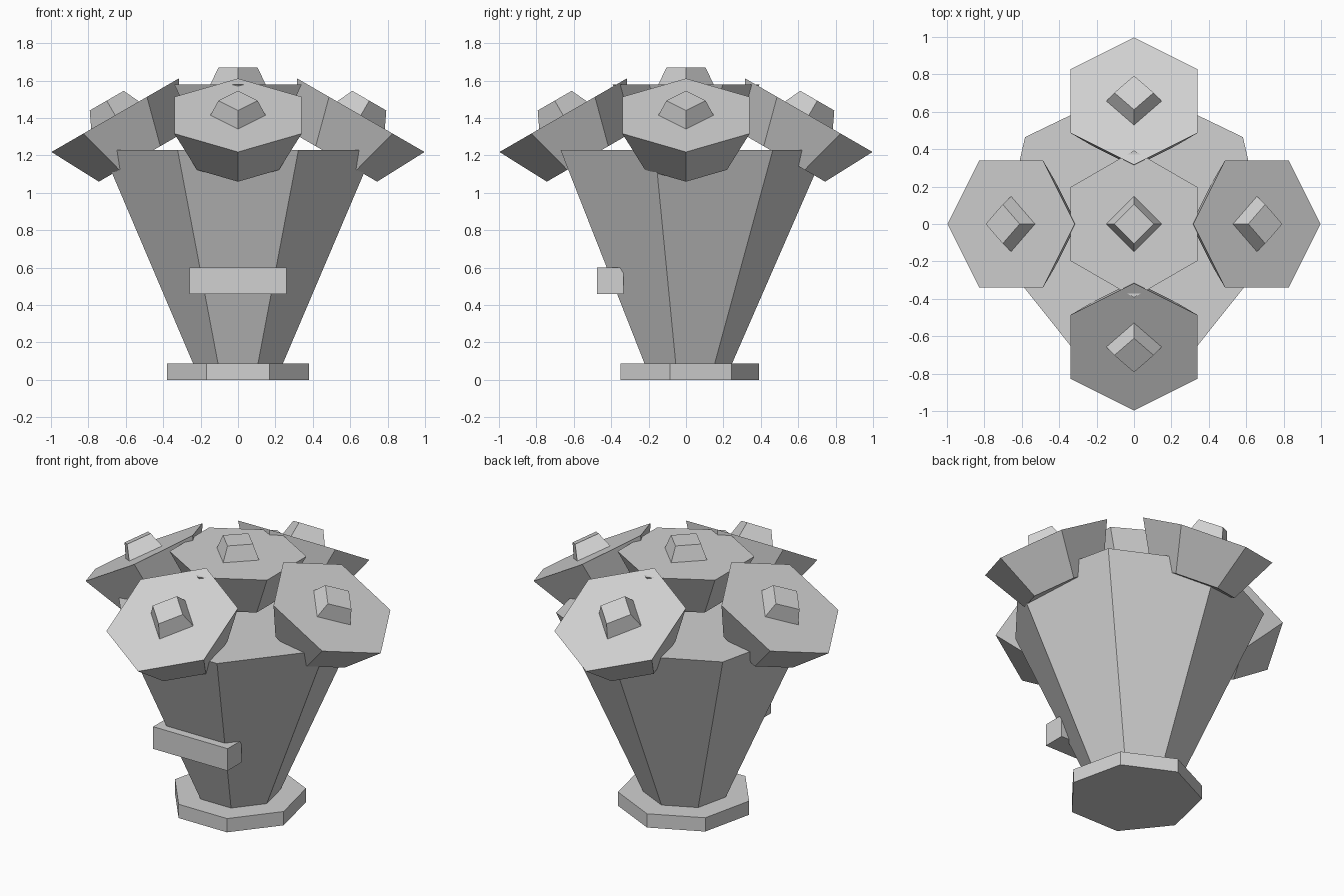
import bpy, bmesh
from math import cos, sin, pi, radians
from mathutils import Matrix

if "Cube" in bpy.data.objects:
    bpy.data.objects.remove(bpy.data.objects["Cube"], do_unlink=True)

# Single matte grey
grey = bpy.data.materials.new("light_grey")
grey.use_nodes = True
colour = (0.64, 0.64, 0.64, 1)
grey.diffuse_color = colour
grey.node_tree.nodes["Principled BSDF"].inputs["Base Color"].default_value = colour


def finish(name, bm, matrix=Matrix()):
    bmesh.ops.recalc_face_normals(bm, faces=bm.faces)
    mesh = bpy.data.meshes.new(name)
    bm.to_mesh(mesh)
    bm.free()
    mesh.materials.append(grey)
    obj = bpy.data.objects.new(name, mesh)
    obj.matrix_world = matrix
    bpy.context.collection.objects.link(obj)
    return obj


def frustum(name, sides, r_low, r_high, z_low, z_high, matrix=Matrix()):
    """Closed tapered prism with one corner pointing to +y."""
    bm = bmesh.new()
    rings = []
    for r, z in ((r_low, z_low), (r_high, z_high)):
        angles = [pi / 2 + 2 * pi * i / sides for i in range(sides)]
        rings.append([bm.verts.new((r * cos(a), r * sin(a), z)) for a in angles])
    low, high = rings
    bm.faces.new(low[::-1])
    bm.faces.new(high)
    for i in range(sides):
        j = (i + 1) % sides
        bm.faces.new((low[i], low[j], high[j], high[i]))
    return finish(name, bm, matrix)


# Seven-sided foot and flared wrapper
frustum("foot", 7, 0.39, 0.39, 0, 0.087)
frustum("wrapper", 7, 0.246, 0.745, 0.087, 1.23)

# Band across the front of the wrapper
bm = bmesh.new()
bmesh.ops.create_cube(bm, size=1)
bmesh.ops.scale(bm, vec=(0.52, 0.14, 0.14), verts=bm.verts)
finish("front_band", bm, Matrix.Translation((0, -0.405, 0.53)))


# Flower: hexagonal cup with a square bud on its face
def flower(name, matrix):
    frustum(name + "_flower", 6, 0.253, 0.393, -0.264, 0, matrix)
    frustum(name + "_bud", 4, 0.157, 0.105, -0.02, 0.09, matrix)


flower("centre", Matrix.Translation((0, 0, 1.58)))

# Four outer flowers leaning outward
for i, side in enumerate(("back", "right", "front", "left")):
    flower(side, Matrix.Rotation(i * pi / 2, 4, "Z")
           @ Matrix.Translation((0, 0.657, 1.415))
           @ Matrix.Rotation(radians(-30), 4, "X"))
